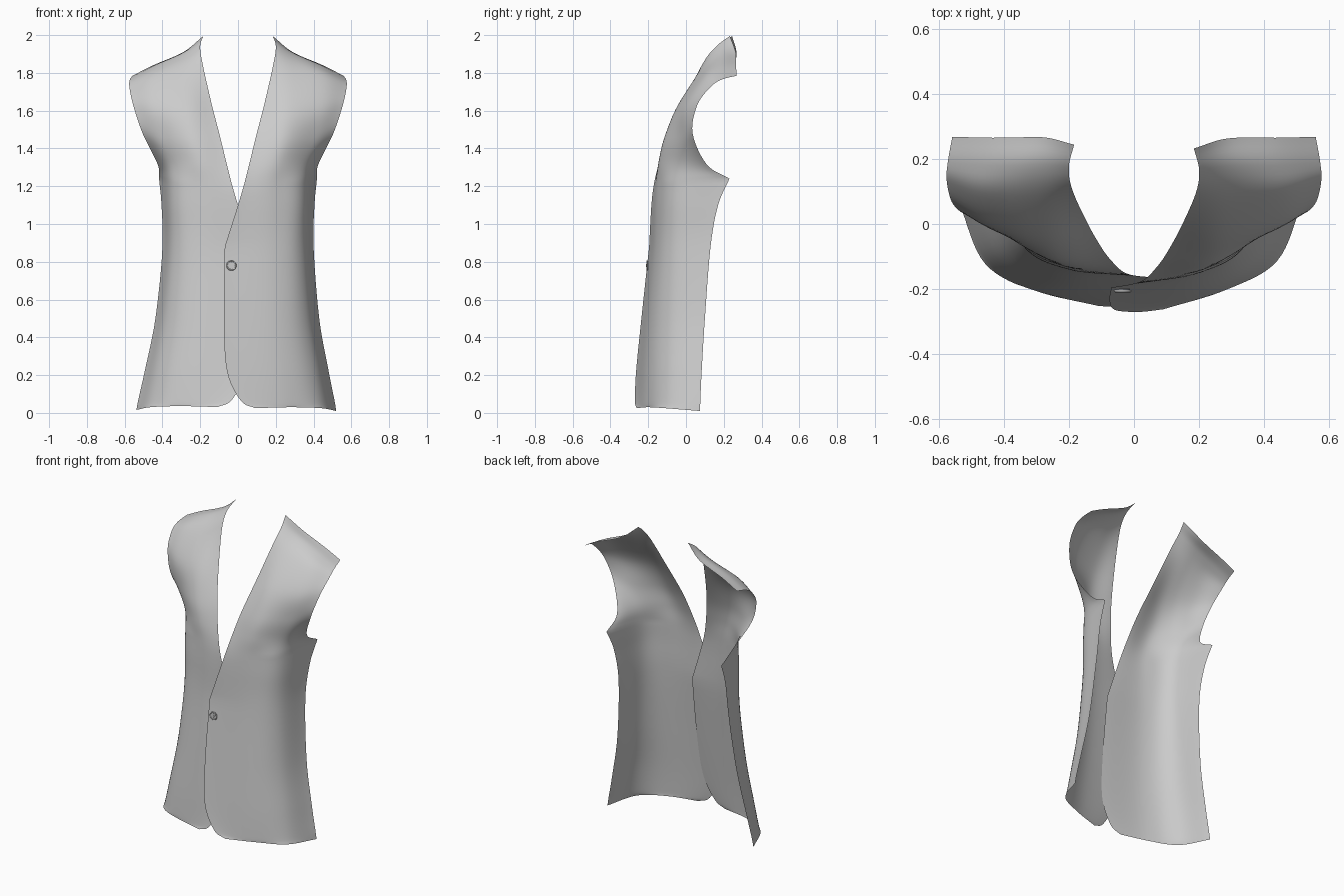
import bpy, math
from mathutils import Vector

cube = bpy.data.objects.get("Cube")
if cube:
    bpy.data.objects.remove(cube, do_unlink=True)


def make_material(name, rgb):
    mat = bpy.data.materials.new(name)
    mat.use_nodes = True
    colour = (*rgb, 1.0)
    mat.diffuse_color = colour
    mat.node_tree.nodes["Principled BSDF"].inputs["Base Color"].default_value = colour
    return mat


cloth = make_material("pale grey cloth", (0.6, 0.6, 0.6))


def level(z, *pairs):
    """A horizontal row of guide points."""
    return [Vector((x, y, z)) for x, y in pairs]


def row(*points):
    return [Vector(p) for p in points]


# Guide rows from hem to shoulder, each from the front edge to the side edge
GUIDES = [
    row((.09, -.262, .025), (.28, -.203, .03), (.44, -.113, .025), (.52, .075, .01)),
    level(.065, (.015, -.27), (.265, -.208), (.43, -.11), (.511, .076)),
    level(.22, (-.058, -.264), (.24, -.205), (.405, -.103), (.48, .083)),
    level(.5, (-.075, -.236), (.215, -.187), (.365, -.088), (.43, .1)),
    level(.88, (-.07, -.195), (.2, -.158), (.342, -.068), (.4, .13)),
    level(1.1, (0, -.183), (.205, -.148), (.347, -.058), (.405, .17)),
    row((.035, -.168, 1.22), (.205, -.143, 1.22), (.352, -.045, 1.22), (.418, .23, 1.24)),
    row((.065, -.138, 1.34), (.22, -.136, 1.33), (.36, -.035, 1.32), (.425, .11, 1.315)),
    row((.097, -.095, 1.47), (.25, -.11, 1.46), (.405, -.029, 1.46), (.505, .035, 1.48)),
    row((.143, -.012, 1.65), (.27, -.042, 1.63), (.44, -.005, 1.62), (.555, .06, 1.63)),
    row((.19, .095, 1.86), (.3, .085, 1.81), (.46, .095, 1.77), (.575, .13, 1.725)),
    row((.2, .165, 1.945), (.3, .18, 1.892), (.45, .18, 1.828), (.572, .19, 1.765)),
    row((.184, .232, 1.995), (.29, .263, 1.91), (.45, .265, 1.84), (.558, .268, 1.785)),
]
# Rows where a column turns a sharp corner: lapel break and armpit
CORNERS = [4, 0, 0, 6]


def smooth_path(points, steps):
    """Catmull-Rom curve through the points."""
    ends = [2 * points[0] - points[1], *points, 2 * points[-1] - points[-2]]
    path = []
    for a, b, c, d in zip(ends, ends[1:], ends[2:], ends[3:]):
        for i in range(steps):
            t = i / steps
            path.append(b + 0.5 * t * ((c - a) + t * ((2 * a - 5 * b + 4 * c - d)
                        + t * (3 * b - 3 * c + d - a))))
    return path + [points[-1]]


def column_path(points, corner):
    if not corner:
        return smooth_path(points, 6)
    return smooth_path(points[:corner + 1], 6)[:-1] + smooth_path(points[corner:], 6)


def finish(obj):
    obj.data.materials.append(cloth)
    bpy.ops.object.select_all(action="DESELECT")
    obj.select_set(True)
    bpy.context.view_layer.objects.active = obj
    bpy.ops.object.shade_smooth_by_angle(angle=math.radians(50))


def tuck_under(p):
    """Mirror a point to the right panel, set behind the left and flared at the hem."""
    flare = 0.018 * max(0, 1 - p.z / 0.8)
    return Vector((-p.x - flare, p.y + 0.025 * max(0, 1 - p.x / 0.35) - flare / 2, p.z + flare / 3))


def add_panel(name, mirrored):
    """Loft one open cloth panel."""
    columns = [column_path(col, corner) for col, corner in zip(zip(*GUIDES), CORNERS)]
    grid = [smooth_path(r, 8) for r in zip(*columns)]
    width = len(grid[0])
    verts = [tuck_under(p) if mirrored else p for line in grid for p in line]
    faces = []
    for j in range(len(grid) - 1):
        for i in range(width - 1):
            a = j * width + i
            face = (a, a + 1, a + width + 1, a + width)
            faces.append(face[::-1] if mirrored else face)
    mesh = bpy.data.meshes.new(name)
    mesh.from_pydata(verts, [], faces)
    obj = bpy.data.objects.new(name, mesh)
    bpy.context.collection.objects.link(obj)
    finish(obj)


add_panel("left_front_panel", False)
add_panel("right_front_panel", True)

# Button: disc, raised rim and a small thread knot
centre = Vector((-.035, -.204, .78))
facing = (math.radians(90), 0, 0)


def add_disc(name, radius, depth, offset):
    bpy.ops.mesh.primitive_cylinder_add(vertices=24, radius=radius, depth=depth,
                                        location=centre + Vector((0, offset, 0)), rotation=facing)
    bpy.context.object.name = name
    finish(bpy.context.object)


add_disc("button_disc", .023, .008, 0)
add_disc("button_knot", .008, .006, -.004)
bpy.ops.mesh.primitive_torus_add(major_segments=24, minor_segments=8, major_radius=.023,
                                 minor_radius=.004, location=centre + Vector((0, -.002, 0)),
                                 rotation=facing)
bpy.context.object.name = "button_rim"
finish(bpy.context.object)
